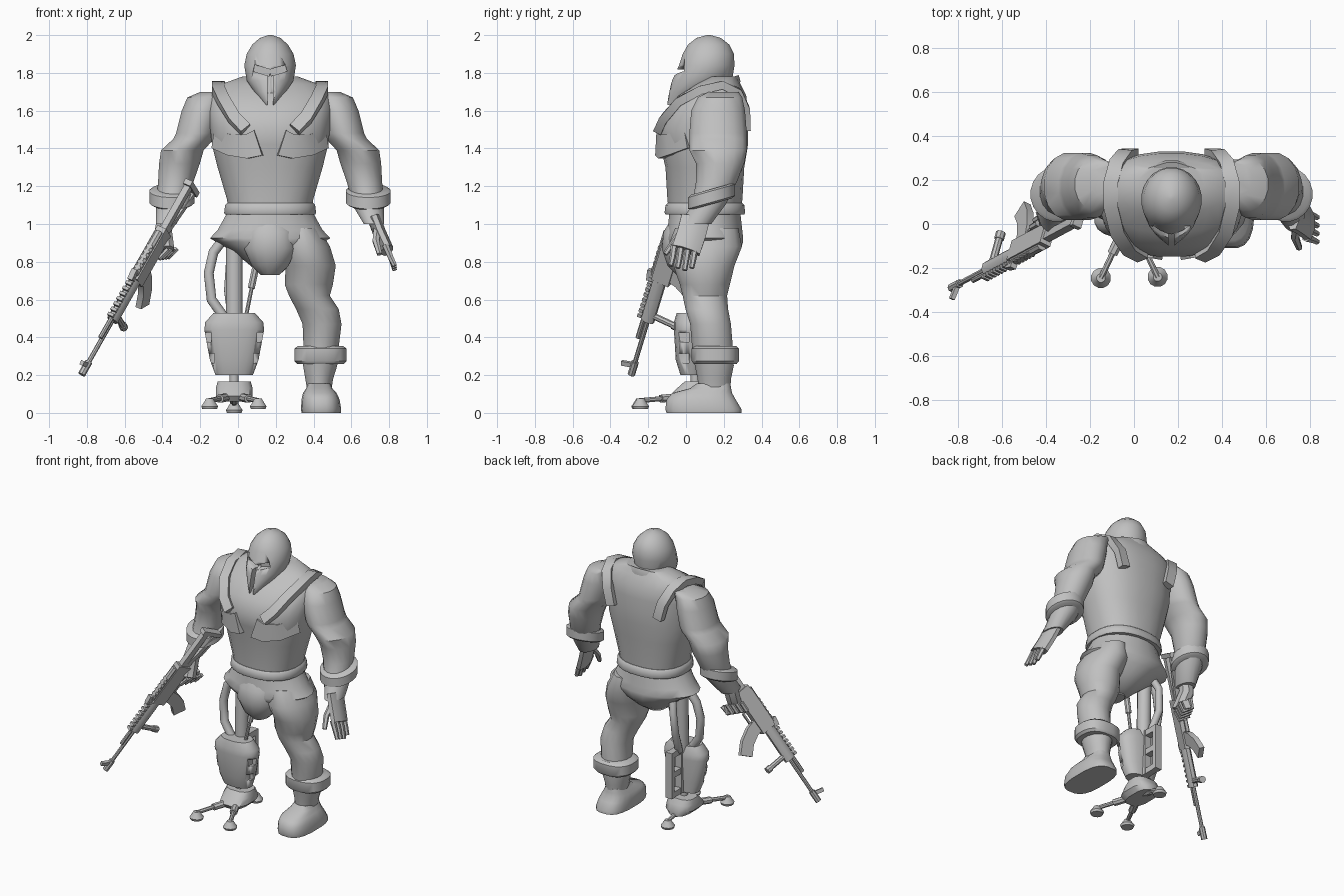
import bpy, bmesh, math
from mathutils import Vector

cube = bpy.data.objects.get("Cube")
if cube:
    bpy.data.objects.remove(cube, do_unlink=True)

grey = bpy.data.materials.new("plain grey")
grey.use_nodes = True
grey.diffuse_color = (.53, .53, .53, 1)
grey.node_tree.nodes["Principled BSDF"].inputs["Base Color"].default_value = grey.diffuse_color

MID = .17  # body centre line


def skin(name, rings, angle=40):
    """Bridge a list of equal vertex rings into a capped solid."""
    bm = bmesh.new()
    loops = [[bm.verts.new(co) for co in ring] for ring in rings]
    count = len(loops[0])
    for low, high in zip(loops, loops[1:]):
        for i in range(count):
            j = (i + 1) % count
            bm.faces.new((low[i], low[j], high[j], high[i]))
    bm.faces.new(loops[0][::-1])
    bm.faces.new(loops[-1])
    bmesh.ops.recalc_face_normals(bm, faces=bm.faces)
    mesh = bpy.data.meshes.new(name)
    bm.to_mesh(mesh)
    bm.free()
    mesh.materials.append(grey)
    obj = bpy.data.objects.new(name, mesh)
    bpy.context.collection.objects.link(obj)
    bpy.ops.object.select_all(action="DESELECT")
    obj.select_set(True)
    bpy.context.view_layer.objects.active = obj
    bpy.ops.object.shade_smooth_by_angle(angle=math.radians(angle))
    return obj


def power(value, exponent):
    return math.copysign(abs(value) ** exponent, value)


def loft(name, rows, sides=16, square=1, slope=0, flip=False):
    """Stack of level oval rings: height, centre x, centre y, radius x, radius y."""
    rings = []
    for z, cx, cy, rx, ry in rows:
        cx = 2 * MID - cx if flip else cx
        ring = []
        for i in range(sides):
            a = math.tau * (i + .5) / sides
            dx, dy = rx * power(math.cos(a), square), ry * power(math.sin(a), square)
            ring.append((cx + dx, cy + dy, z + slope * dy))
        rings.append(ring)
    return skin(name, rings)


def sweep(name, path, width, depth, sides=4, across=(1, 0, 0), taper=1):
    """Bar or tube along a path; width is measured along the across axis."""
    path = [Vector(p) for p in path]
    rings = []
    grow = math.sqrt(2) if sides == 4 else 1
    for i, p in enumerate(path):
        along = (path[min(i + 1, len(path) - 1)] - path[max(i - 1, 0)]).normalized()
        side = Vector(across)
        side = (side - along * side.dot(along)).normalized()
        normal = along.cross(side)
        size = grow / 2 * (1 + (taper - 1) * i / (len(path) - 1))
        angles = [math.tau * (k + .5) / sides for k in range(sides)]
        rings.append([p + side * width * size * math.cos(a) + normal * depth * size * math.sin(a)
                      for a in angles])
    return skin(name, rings)


def block(name, centre, size):
    c, half = Vector(centre), Vector((0, 0, size[2] / 2))
    return sweep(name, (c - half, c + half), size[0], size[1])


def cut(obj, cutter):
    mod = obj.modifiers.new("cut", "BOOLEAN")
    mod.object, mod.solver = cutter, "EXACT"
    bpy.context.view_layer.objects.active = obj
    bpy.ops.object.modifier_apply(modifier=mod.name)
    bpy.data.objects.remove(cutter, do_unlink=True)


# Torso, neck and belt
loft("torso", [(1.05, MID, .1, .22, .19), (1.13, MID, .1, .23, .2), (1.3, MID, .1, .28, .21),
               (1.42, MID, .095, .31, .235), (1.51, MID, .09, .32, .24), (1.6, MID, .11, .33, .22),
               (1.68, MID, .14, .32, .18), (1.74, MID, .17, .26, .12), (1.78, MID, .19, .15, .08)], 24, .85)
loft("collar", [(1.6, MID, .1, .2, .18), (1.7, MID, .12, .18, .17), (1.74, MID, .14, .15, .14)], 20, slope=.35)
loft("belt", [(1.05, MID, .1, .24, .21), (1.06, MID, .1, .245, .215), (1.1, MID, .1, .24, .21),
              (1.11, MID, .1, .23, .2)], 24, .85)

# Chest plates and shoulder straps
for s, word in ((-1, "right"), (1, "left")):
    x = lambda offset: MID + s * offset
    sweep(word + "_chest_plate", [(x(.06), -.135, 1.43), (x(.12), -.125, 1.41), (x(.21), -.085, 1.42),
                                  (x(.29), .01, 1.45)], .14, .05, across=(0, 0, 1), taper=.7)
    sweep(word + "_strap", [(x(.13), -.145, 1.5), (x(.19), -.115, 1.56), (x(.245), -.035, 1.65),
                            (x(.275), .08, 1.71), (x(.275), .19, 1.735), (x(.25), .27, 1.7),
                            (x(.21), .315, 1.61), (x(.18), .32, 1.5)], .065, .045)

# Helmet with a T shaped visor opening
helmet = loft("helmet", [(1.63, MID, -.07, .022, .035), (1.7, MID, .02, .085, .11), (1.76, MID, .085, .125, .16),
                         (1.84, MID, .11, .138, .148), (1.9, MID, .118, .125, .137),
                         (1.95, MID, .12, .095, .11), (1.985, MID, .12, .055, .065), (2, MID, .12, .01, .01)], 24)
cut(helmet, block("slot_cutter", (MID, -.09, 1.7), (.028, .14, .22)))
for s in (-1, 1):
    cut(helmet, sweep("eye_cutter", [(MID, -.06, 1.8), (MID + s * .085, -.06, 1.825)], .14, .035, across=(0, 1, 0)))

# Hips with flared sides and a padded front
loft("hips", [(.74, MID, .07, .06, .07), (.8, MID, .09, .13, .14), (.86, MID, .1, .21, .19),
              (.905, MID, .1, .29, .205), (.925, MID, .1, .322, .205), (.97, MID, .1, .28, .2),
              (1.06, MID, .1, .23, .19)], 20)
loft("front_pad", [(.73, MID, .02, .05, .07), (.78, MID, -.01, .1, .09), (.87, MID, -.03, .14, .1),
                   (.96, MID, -.03, .13, .09), (1.04, MID, .0, .08, .07)])

# Arms
arm = [(1.7, .46, .2, .08, .08), (1.67, .51, .18, .1, .12), (1.6, .53, .17, .11, .145), (1.48, .56, .17, .11, .155),
       (1.45, .575, .17, .11, .155), (1.39, .635, .17, .115, .155), (1.32, .65, .18, .11, .13),
       (1.22, .67, .16, .095, .11), (1.1, .69, .12, .085, .09), (1, .72, .05, .055, .085)]
cuff = [(1.105, .69, .135, .105, .11), (1.115, .69, .135, .12, .125), (1.175, .69, .135, .12, .125),
        (1.185, .69, .135, .105, .11)]
for flip, word in ((False, "left"), (True, "right")):
    loft(word + "_arm", arm, flip=flip)
    loft(word + "_cuff", cuff, 20, slope=.28, flip=flip)

# Open left hand
sweep("left_palm", [(.72, .05, 1.03), (.75, .03, .95), (.79, .0, .86)], .07, .165, 8)
for k in range(4):
    y = .05 - k * .037
    sweep("left_finger", [(.78, y, .89), (.81, y - .01, .82), (.83, y - .02, .755 + .012 * abs(k - 1))],
          .038, .038, 6, taper=.7)
sweep("left_thumb", [(.74, .0, .98), (.73, -.06, .91), (.75, -.11, .84)], .05, .045, 6, taper=.6)

# Left leg, boot and shin cuff
loft("left_leg", [(.98, .33, .11, .1, .17), (.88, .35, .1, .14, .2), (.78, .385, .095, .135, .165),
                  (.68, .375, .1, .13, .135), (.62, .378, .1, .11, .12), (.55, .42, .11, .115, .115),
                  (.47, .445, .13, .105, .11), (.35, .44, .14, .095, .11), (.25, .435, .15, .092, .105),
                  (.18, .43, .15, .075, .09), (.1, .43, .15, .062, .085)])
loft("shin_cuff", [(.26, .437, .155, .125, .115), (.275, .437, .155, .14, .127), (.34, .437, .155, .14, .127),
                   (.355, .437, .155, .12, .11)], 20, .8)
loft("boot", [(0, .44, .095, .105, .2), (.02, .44, .092, .107, .203), (.07, .437, .08, .102, .185),
              (.105, .433, .085, .09, .16), (.13, .43, .13, .07, .11), (.155, .43, .145, .06, .09)], 20, .7)

# Mechanical right leg
LEG = -.02
sweep("thigh_rod", [(LEG, .08, .95), (LEG, .07, .48)], .09, .09, 12)
sweep("outer_hose", [(-.07, .08, .93), (-.13, .07, .85), (-.155, .06, .74), (-.14, .05, .6), (-.07, .04, .5)],
      .055, .06, 10)
sweep("rear_hose", [(.0, .15, .92), (-.04, .2, .8), (-.05, .19, .65), (-.03, .12, .5)], .05, .05, 10)
sweep("thin_piston", [(.1, .04, .8), (.04, .02, .5)], .022, .022, 8)
sweep("piston_sleeve", [(.1, .04, .8), (.07, .03, .66)], .04, .04, 8)
shell = loft("calf_shell", [(.2, LEG, .03, .1, .06), (.28, LEG, .02, .13, .075), (.44, LEG, .02, .16, .085),
                            (.48, LEG, .02, .155, .085), (.53, LEG, .02, .11, .07)], 20, .85)
for s in (-1, 1):
    for z in (.29, .4):
        cut(shell, block("notch_cutter", (LEG + s * (.09 + z / 6), -.015, z), (.07, .06, .05)))
for y in (.1, .205):
    block("calf_rail", (LEG, y, .36), (.05, .03, .32))
for z in (.22, .36, .5):
    block("calf_crossbar", (LEG, .14, z), (.045, .13, .04))
sweep("ankle_rod", [(LEG, .05, .3), (LEG, .05, .12)], .05, .05, 10)
loft("ankle_block", [(.06, LEG, .05, .07, .12), (.09, LEG, .04, .1, .13), (.13, LEG, .05, .1, .1),
                     (.165, LEG, .06, .09, .07)], 12, .7)
for px, py, pz in ((-.15, -.245, .02), (.107, -.24, .02), (LEG, .23, .0)):
    foot, root = Vector((px, py, pz + .045)), Vector((LEG, .03, .09))
    sweep("toe_arm", (root, root.lerp(foot, .6)), .05, .045, 8)
    sweep("toe_rod", (root, foot), .028, .028, 8)
    loft("toe_pad", [(pz, px, py, .04, .04), (pz + .015, px, py, .046, .046), (pz + .03, px, py, .035, .035),
                     (pz + .055, px, py, .02, .02)], 12)

# Rifle, laid out along its own axes
BUTT = Vector((-.25, .02, 1.22))
AIM = Vector((-.478, -.256, -.841)).normalized()
DOWN = Vector((.25, .88, -.4))
DOWN = (DOWN - AIM * DOWN.dot(AIM)).normalized()
SIDE = AIM.cross(DOWN)


def gun(name, stations, width, depth, sides=4, taper=1):
    path = [BUTT + AIM * along + DOWN * drop for along, drop in stations]
    sweep("rifle_" + name, path, width, depth, sides, SIDE, taper)


gun("butt_plate", [(.0, .04), (.03, .04)], .045, .15)
gun("stock_top", [(.02, .0), (.34, .0)], .035, .04)
gun("stock_brace", [(.02, .09), (.32, .03)], .03, .03)
gun("receiver", [(.3, .01), (.62, .01)], .055, .1)
gun("receiver_cover", [(.33, -.04), (.6, -.04)], .045, .04, 8)
gun("sight_base", [(.58, -.06), (.64, -.05)], .03, .04)
gun("handguard", [(.62, .0), (.87, .0)], .06, .075, 8)
for k in range(14):
    gun("rail_tooth", [(.42 + k * .033, -.048), (.437 + k * .033, -.048)], .035, .022)
gun("gas_tube", [(.85, -.025), (.99, -.025)], .025, .025, 8)
gun("barrel", [(.85, .0), (1.18, .0)], .025, .025, 8)
gun("muzzle", [(1.13, .0), (1.21, .0)], .04, .04, 8)
gun("front_sight", [(1.15, .0), (1.17, -.07)], .02, .025)
gun("trigger_guard", [(.42, .06), (.44, .09), (.51, .09), (.53, .05)], .02, .012)
gun("grip", [(.4, .05), (.34, .17)], .04, .06)
gun("magazine", [(.55, .04), (.565, .11), (.6, .18), (.66, .24)], .035, .085)
gun("foregrip", [(.83, .03), (.83, .15)], .035, .035, 8)
gun("foregrip_foot", [(.83, .14), (.83, .175)], .045, .045, 8)

# Right hand closed on the grip
hold = BUTT + AIM * .37 + DOWN * .09
sweep("right_palm", [(2 * MID - .72, .06, 1.04), (-.395, .05, .97), hold + SIDE * .03], .1, .11, 8, taper=.9)
for k in range(4):
    p = BUTT + AIM * (.41 - k * .017) + DOWN * (.07 + k * .03)
    sweep("right_finger", [p - AIM * .05 - SIDE * .035, p + AIM * .01 - SIDE * .035, p + AIM * .02 + SIDE * .03,
                           p - AIM * .04 + SIDE * .045], .03, .03, 6, across=DOWN)
